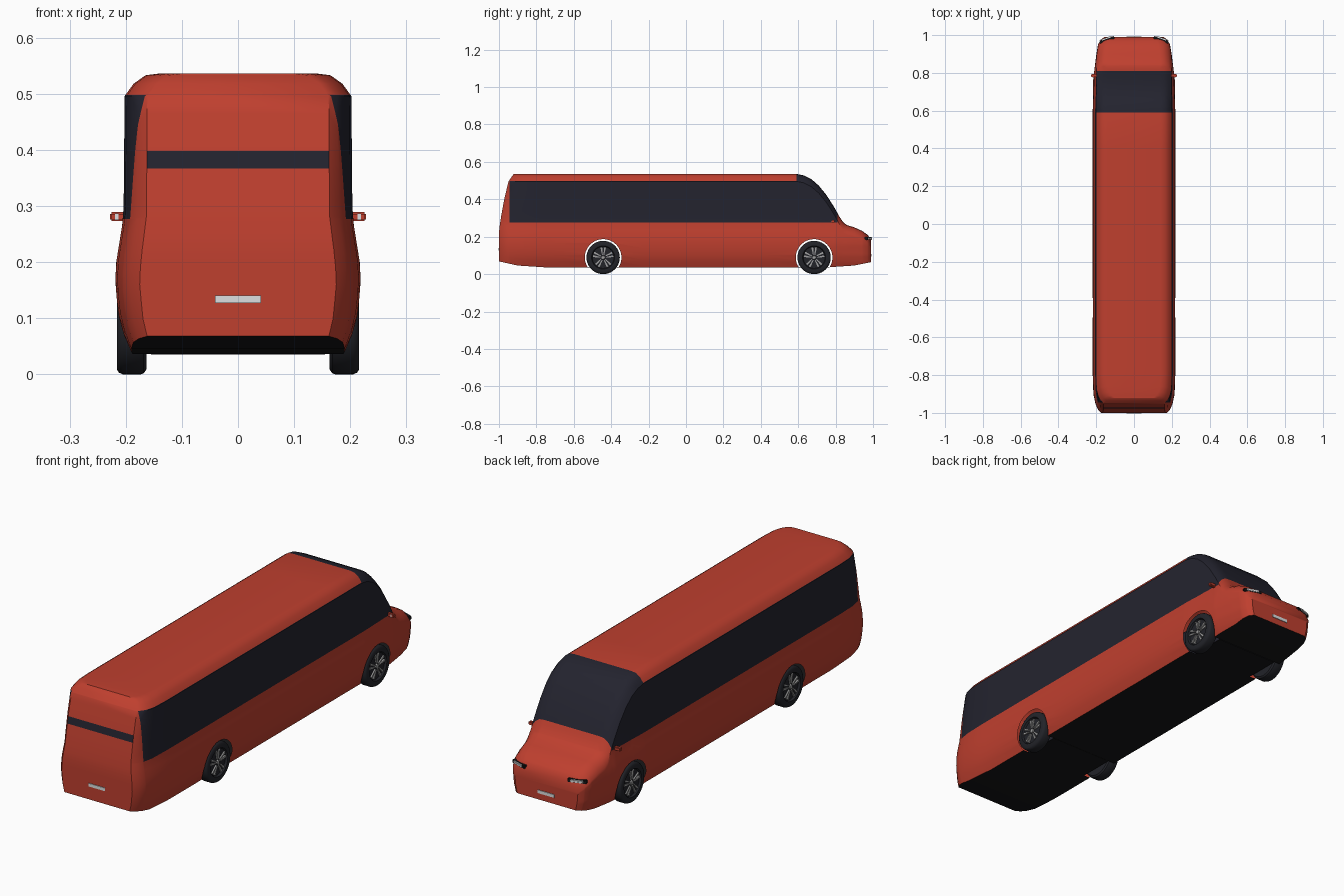
import bpy, bmesh, math
from mathutils import Vector, Matrix

if "Cube" in bpy.data.objects:
    bpy.data.objects.remove(bpy.data.objects["Cube"])


def material(name, rgb):
    m = bpy.data.materials.new(name)
    m.use_nodes = True
    m.diffuse_color = (*rgb, 1)
    m.node_tree.nodes["Principled BSDF"].inputs["Base Color"].default_value = (*rgb, 1)
    return m


RED = material("red paint", (0.52, 0.05, 0.028))
GLASS = material("dark glass", (0.017, 0.017, 0.028))
BLACK = material("black underside", (0.008, 0.008, 0.009))
TYRE = material("tyre rubber", (0.016, 0.017, 0.022))
SILVER = material("silver", (0.35, 0.35, 0.35))
WHITE = material("white", (0.72, 0.74, 0.75))


def finish(bm, name, mats, angle=35):
    bmesh.ops.recalc_face_normals(bm, faces=bm.faces)
    mesh = bpy.data.meshes.new(name)
    bm.to_mesh(mesh)
    bm.free()
    ob = bpy.data.objects.new(name, mesh)
    bpy.context.collection.objects.link(ob)
    for m in mats:
        mesh.materials.append(m)
    smooth(ob, angle)
    return ob


def smooth(ob, angle):
    bpy.ops.object.select_all(action="DESELECT")
    ob.select_set(True)
    bpy.context.view_layer.objects.active = ob
    bpy.ops.object.shade_smooth_by_angle(angle=math.radians(angle))


def box(name, centre, size, mat, turn=0, bevel=0):
    bm = bmesh.new()
    bmesh.ops.create_cube(bm, size=1)
    bmesh.ops.scale(bm, vec=size, verts=bm.verts)
    if bevel:
        bmesh.ops.bevel(bm, geom=bm.edges[:], offset=bevel, segments=2, affect="EDGES")
    bmesh.ops.transform(bm, matrix=Matrix.Translation(centre) @ Matrix.Rotation(turn, 4, "Z"), verts=bm.verts)
    return finish(bm, name, [mat])


def lerp(table, t):
    """Piecewise linear lookup in a list of pairs."""
    if t <= table[0][0]:
        return table[0][1]
    for (a, u), (b, v) in zip(table, table[1:]):
        if t <= b:
            return u + (v - u) * (t - a) / (b - a)
    return table[-1][1]


# Body shape: roof line, floor line, side curve, plan taper, rear lean
ROOF = [(.59, .536), (.63, .528), (.67, .508), (.71, .473), (.75, .424), (.79, .362), (.82, .308),
        (.84, .278), (.86, .262), (.9, .25), (.94, .232), (.97, .211), (.99, .185)]
FLOOR = [(-1, .068), (-.9, .046), (-.75, .036), (.75, .036), (.9, .046), (.99, .064)]
SIDE = [(.036, .188), (.06, .2), (.1, .212), (.16, .219), (.2, .217), (.25, .209), (.28, .204), (.5, .202)]
PLAN = [(-1, .8), (-.98, .88), (-.95, .94), (-.9, .985), (-.8, 1), (.6, 1), (.8, .97),
        (.9, .91), (.95, .87), (.975, .81), (.99, .72)]
REAR = [(.23, -1), (.3, -.99), (.4, -.972), (.5, -.948), (.536, -.92)]
LEVELS = 14


def half_section(y):
    top, low, w = lerp(ROOF, y), lerp(FLOOR, y), lerp(PLAN, y)
    shoulder = top - .04
    pts = []
    for i in range(LEVELS + 1):
        z = low + (shoulder - low) * i / LEVELS
        pts.append((lerp(SIDE, z) * w, z))
    x = pts[-1][0]
    pts += [(x - .016, top - .018), (x - .037, top - .003), (x - .06, top)]
    out = []
    for px, z in pts:
        sy = y if y > -.8 else -.8 + (y + .8) / -.2 * (lerp(REAR, z) + .8)
        out.append((px, sy, z))
    return out


bm = bmesh.new()
stations = sorted({y for y, _ in ROOF + FLOOR + PLAN} | {-.5, -.2, .1, .4, .69})
rings = []
for y in stations:
    half = half_section(y)
    rings.append(([bm.verts.new(p) for p in half],
                  [bm.verts.new((-p[0], p[1], p[2])) for p in half]))
for (r0, l0), (r1, l1) in zip(rings, rings[1:]):
    for a, b in ((r0, r1), (l0, l1)):
        for i in range(len(a) - 1):
            bm.faces.new((a[i], a[i + 1], b[i + 1], b[i]))
    for i in (0, -1):
        bm.faces.new((r0[i], l0[i], l1[i], r1[i]))
for r, l in (rings[0], rings[-1]):
    for i in range(len(r) - 1):
        bm.faces.new((r[i], l[i], l[i + 1], r[i + 1]))
body = finish(bm, "body", [RED, GLASS, BLACK])

# Wheel openings through the thin shell
AXLES, HUB_Z, ARCH = (-.443, .685), .089, .098
for y in AXLES:
    cb = bmesh.new()
    bmesh.ops.create_cone(cb, cap_ends=True, segments=56, radius1=ARCH, radius2=ARCH, depth=.6,
                          matrix=Matrix.Translation((0, y, HUB_Z)) @ Matrix.Rotation(math.pi / 2, 4, "Y"))
    cutter = finish(cb, "arch_cutter", [])
    cutter.hide_render = True
    mod = body.modifiers.new("arch", "BOOLEAN")
    mod.operation, mod.solver, mod.object = "DIFFERENCE", "EXACT", cutter
    bpy.context.view_layer.objects.active = body
    bpy.ops.object.modifier_apply(modifier=mod.name)
    bpy.data.objects.remove(cutter)

bm = bmesh.new()
bm.from_mesh(body.data)
bm.normal_update()
tunnel = [f for f in bm.faces if abs(f.normal.x) < .2 and any(
    all(abs(math.hypot(v.co.y - y, v.co.z - HUB_Z) - ARCH) < .002 for v in f.verts) for y in AXLES)]
bmesh.ops.delete(bm, geom=tunnel, context="FACES")


def slice_at(co, no, faces):
    geom = set(faces) | {e for f in faces for e in f.edges} | {v for f in faces for v in f.verts}
    bmesh.ops.bisect_plane(bm, geom=list(geom), plane_co=co, plane_no=no, dist=1e-5)


# Glass outlines cut into the shell
for z in (.277, .498):
    slice_at((0, 0, z), (0, 0, 1), bm.faces[:])
for y in (-.945, .59, .81):
    slice_at((0, y, 0), (0, 1, 0), bm.faces[:])
for z in (.367, .398):
    slice_at((0, 0, z), (0, 0, 1), [f for f in bm.faces if f.calc_center_median().y < -.94])
bm.normal_update()
for f in bm.faces:
    c, n = f.calc_center_median(), f.normal
    side_glass = .277 < c.z < .498 and -.945 < c.y < .81 and abs(n.x) > .3
    windscreen = .59 < c.y < .81 and c.z > .277
    rear_glass = .367 < c.z < .398 and n.y < -.8 and c.y < -.9
    f.material_index = 2 if n.z < -.6 else 1 if side_glass or windscreen or rear_glass else 0
bm.to_mesh(body.data)
bm.free()
smooth(body, 35)

for y in AXLES:
    box("floor_patch", (0, y, .0365), (.31, .166, .003), BLACK)


# Wheels: turned tyre with five split spokes
def lathe(name, profile, y, side, mat):
    bm = bmesh.new()
    vs = [bm.verts.new((x * side, y, HUB_Z + r)) for x, r in profile]
    es = [bm.edges.new(p) for p in zip(vs, vs[1:])]
    bmesh.ops.spin(bm, geom=vs + es, cent=(0, y, HUB_Z), axis=(1, 0, 0), angle=math.tau,
                   steps=40, use_merge=True)
    bmesh.ops.remove_doubles(bm, verts=bm.verts, dist=1e-5)
    return finish(bm, name, [mat])


def spokes(y, side):
    bm = bmesh.new()
    for k in range(5):
        for s in (-1, 1):
            corners = [(s * .002, .014), (s * .006, .014), (s * .015, .054), (s * .005, .054)]
            rot = Matrix.Rotation(k * math.tau / 5, 4, "X")
            f = bm.faces.new([bm.verts.new(Vector((.207 * side, y, HUB_Z)) + rot @ Vector((0, a, r)))
                              for a, r in corners])
            ext = bmesh.ops.extrude_face_region(bm, geom=[f])["geom"]
            bmesh.ops.translate(bm, vec=(.006 * side, 0, 0),
                                verts=[v for v in ext if isinstance(v, bmesh.types.BMVert)])
    finish(bm, "wheel_spokes", [SILVER])


for y in AXLES:
    for side in (-1, 1):
        lathe("tyre", [(.163, 0), (.163, .08), (.168, .087), (.174, .089), (.205, .089), (.212, .086),
                       (.216, .08), (.216, .062), (.207, .058), (.207, 0)], y, side, TYRE)
        lathe("wheel_hub", [(.207, .01), (.213, .009), (.213, 0)], y, side, SILVER)
        spokes(y, side)

# Mirrors, lamps and plates
for s in (-1, 1):
    box("door_mirror", (s * .212, .785, .281), (.032, .016, .016), RED, bevel=.003)
    box("mirror_glass", (s * .216, .7765, .281), (.006, .002, .012), WHITE)
    box("headlight_housing", (s * .143, .974, .19), (.082, .018, .016), BLACK, turn=-s * .33, bevel=.003)
    box("headlight_lens", (s * .145, .979, .191), (.055, .016, .011), WHITE, turn=-s * .33, bevel=.002)
    box("tail_lamp", (s * .155, -.99, .222), (.016, .018, .012), RED, bevel=.003)
    box("tail_trim", (s * .17, -.972, .265), (.006, .012, .05), BLACK, turn=s * .6)
box("rear_plate", (0, -1, .134), (.082, .006, .014), WHITE)
box("front_plate", (0, .99, .1), (.082, .006, .014), WHITE)
